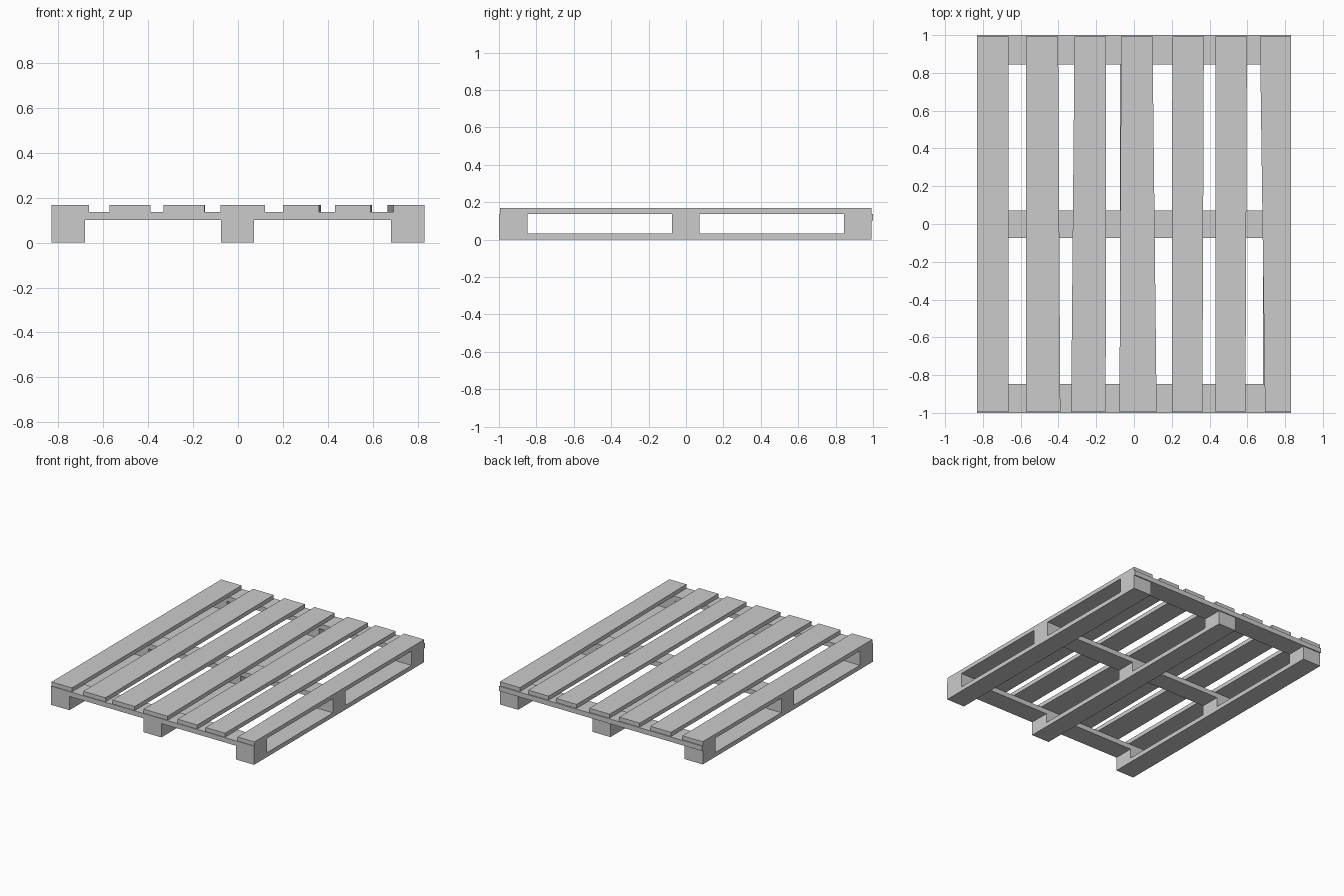
import bpy

if "Cube" in bpy.data.objects:
    bpy.data.objects.remove(bpy.data.objects["Cube"])


def plank(name, front, back, z0, z1):
    """Flat board; front and back are (x_min, x_max, y) of its two ends."""
    outline = [(front[0], front[2]), (front[1], front[2]),
               (back[1], back[2]), (back[0], back[2])]
    verts = [(x, y, z) for z in (z0, z1) for x, y in outline]
    faces = [(3, 2, 1, 0), (4, 5, 6, 7)]
    faces += [(i, (i + 1) % 4, (i + 1) % 4 + 4, i + 4) for i in range(4)]
    mesh = bpy.data.meshes.new(name)
    mesh.from_pydata(verts, [], faces)
    obj = bpy.data.objects.new(name, mesh)
    bpy.context.collection.objects.link(obj)
    return obj


def box(name, x0, x1, y0, y1, z0, z1):
    return plank(name, (x0, x1, y0), (x0, x1, y1), z0, z1)


# Height levels: bottom boards, blocks, cross boards, deck
Z_BOTTOM, Z_BLOCK, Z_CROSS, Z_TOP = 0.032, 0.102, 0.138, 0.168
columns = [(-0.832, -0.682), (-0.075, 0.072), (0.682, 0.832)]
rows = [(-1.0, -0.848), (-0.075, 0.072), (0.845, 0.992)]

# Bottom boards running front to back, each with three blocks
for i, (x0, x1) in enumerate(columns):
    box(f"bottom_board_{i + 1}", x0, x1, -1.0, 0.992, 0, Z_BOTTOM)
    for j, (y0, y1) in enumerate(rows):
        box(f"block_{i + 1}_{j + 1}", x0, x1, y0, y1, Z_BOTTOM, Z_BLOCK)

# Cross boards running left to right (the back one overhangs slightly)
for j, (y0, y1) in enumerate([rows[0], rows[1], (0.845, 1.0)]):
    box(f"cross_board_{j + 1}", -0.832, 0.832, y0, y1, Z_BLOCK, Z_CROSS)

# Unevenly cut deck boards: x range at the front end, x range at the back end
deck = [((-0.832, -0.665), (-0.832, -0.665)),
        ((-0.572, -0.39), (-0.572, -0.402)),
        ((-0.333, -0.15), (-0.315, -0.147)),
        ((-0.077, 0.12), (-0.068, 0.098)),
        ((0.20, 0.362), (0.203, 0.37)),
        ((0.432, 0.59), (0.432, 0.598)),
        ((0.694, 0.832), (0.667, 0.832))]
for i, (front, back) in enumerate(deck):
    plank(f"deck_board_{i + 1}", (*front, -0.995), (*back, 0.992), Z_CROSS, Z_TOP)
